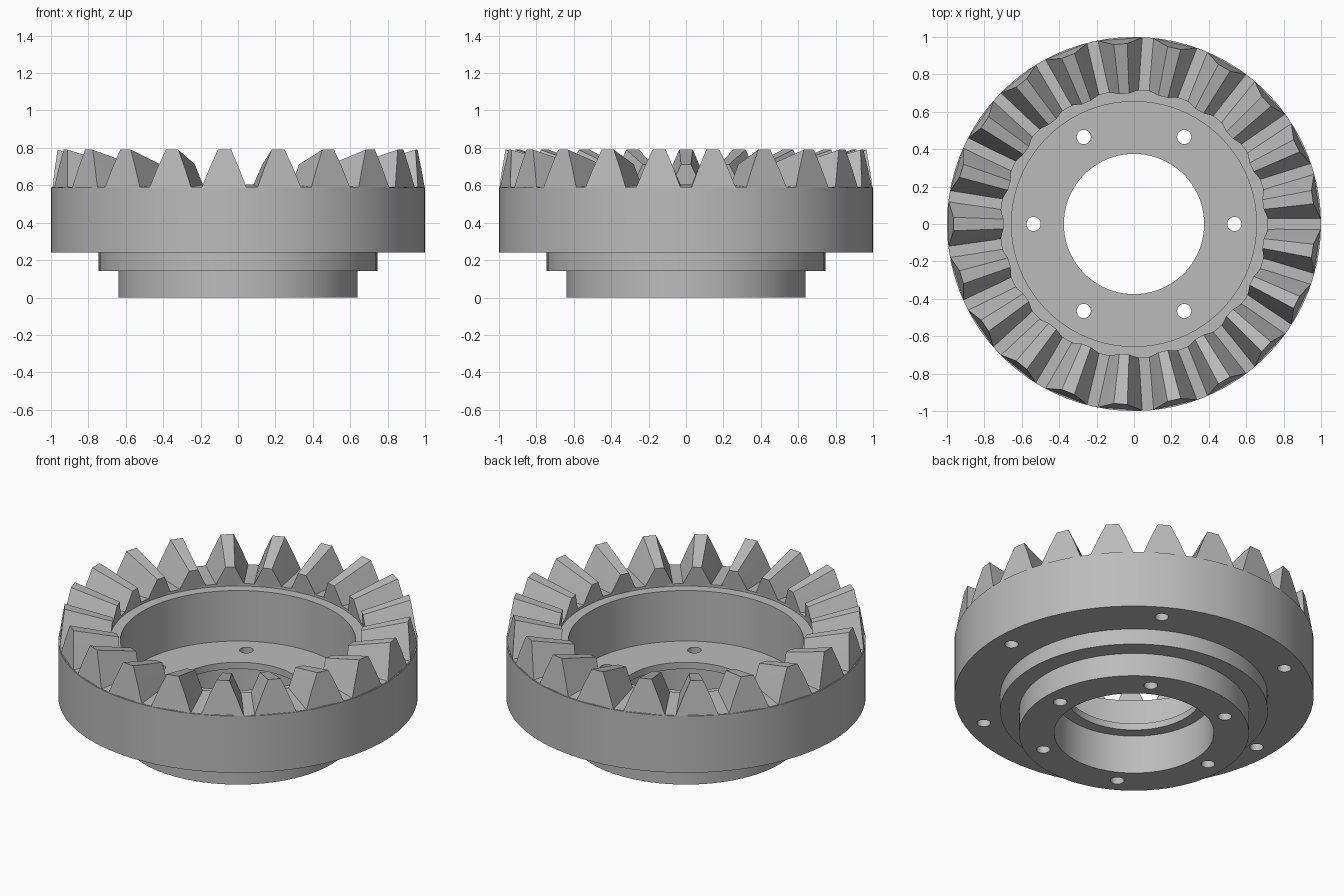
import bpy, bmesh, math
from mathutils import Matrix

if "Cube" in bpy.data.objects:
    bpy.data.objects.remove(bpy.data.objects["Cube"])

TEETH = 21
steel = bpy.data.materials.new("grey_steel")
steel.diffuse_color = (0.5, 0.5, 0.5, 1)
steel.use_nodes = True
steel.node_tree.nodes["Principled BSDF"].inputs["Base Color"].default_value = steel.diffuse_color


def finish(bm, name):
    bmesh.ops.recalc_face_normals(bm, faces=bm.faces)
    me = bpy.data.meshes.new(name)
    bm.to_mesh(me)
    bm.free()
    ob = bpy.data.objects.new(name, me)
    bpy.context.collection.objects.link(ob)
    me.materials.append(steel)
    return ob


def smooth(ob, angle):
    bpy.ops.object.select_all(action='DESELECT')
    ob.select_set(True)
    bpy.context.view_layer.objects.active = ob
    bpy.ops.object.shade_smooth_by_angle(angle=math.radians(angle))


def lathe(name, profile, steps):
    """Closed (radius, z) profile spun around z."""
    bm = bmesh.new()
    rings = []
    for i in range(steps):
        a = math.tau * i / steps
        rings.append([bm.verts.new((r * math.cos(a), r * math.sin(a), z)) for r, z in profile])
    n = len(profile)
    for i in range(steps):
        p, q = rings[i], rings[(i + 1) % steps]
        for j in range(n):
            k = (j + 1) % n
            bm.faces.new((p[j], q[j], q[k], p[k]))
    return finish(bm, name)


# Stepped hub and rim with a bore and a recessed floor
body = lathe("gear_body", [(0.375, 0.278), (0.375, 0.237), (0.444, 0.237), (0.444, 0),
                           (0.64, 0), (0.64, 0.143), (0.745, 0.143), (0.745, 0.24),
                           (1, 0.24), (1, 0.588), (0.655, 0.588), (0.655, 0.278)], 84)

# Bolt holes: six through the hub, six blind ones in the underside of the rim
bm = bmesh.new()
for radius, low, high in ((0.537, -0.1, 0.4), (0.89, 0.1, 0.44)):
    for i in range(6):
        place = (Matrix.Rotation(math.tau * i / 6, 4, 'Z')
                 @ Matrix.Translation((radius, 0, (low + high) / 2)))
        bmesh.ops.create_cone(bm, cap_ends=True, segments=24, radius1=0.038,
                              radius2=0.038, depth=high - low, matrix=place)
cutter = finish(bm, "hole_cutter")
cutter.hide_render = True
mod = body.modifiers.new("holes", 'BOOLEAN')
mod.operation = 'DIFFERENCE'
mod.solver = 'EXACT'
mod.object = cutter
bpy.context.view_layer.objects.active = body
bpy.ops.object.modifier_apply(modifier=mod.name)
bpy.data.objects.remove(cutter)
smooth(body, 30)

# Shallow root ring between the teeth
root = lathe("tooth_root_ring", [(0.715, 0.58), (0.995, 0.58), (0.995, 0.59), (0.715, 0.603)], 84)
smooth(root, 30)

# Tapered bevel teeth: cross-section (radius, half width, z) at the outer and inner end
outer = [(0.992, 0.122, 0.582), (0.979, 0.08, 0.69), (0.965, 0.036, 0.79)]
inner = [(0.715, 0.088, 0.582), (0.707, 0.058, 0.645), (0.698, 0.026, 0.712)]
bm = bmesh.new()
for t in range(TEETH):
    turn = Matrix.Rotation(math.pi + math.tau * t / TEETH, 4, 'Z')
    ends = []
    for section in (outer, inner):
        loop = [(r, -w, z) for r, w, z in section] + [(r, w, z) for r, w, z in reversed(section)]
        ends.append([bm.verts.new(turn @ Matrix.Translation(p).translation) for p in loop])
    o, n = ends
    bm.faces.new(o)
    bm.faces.new(n)
    for j in range(6):
        k = (j + 1) % 6
        bm.faces.new((o[j], o[k], n[k], n[j]))
teeth = finish(bm, "bevel_teeth")
smooth(teeth, 20)
